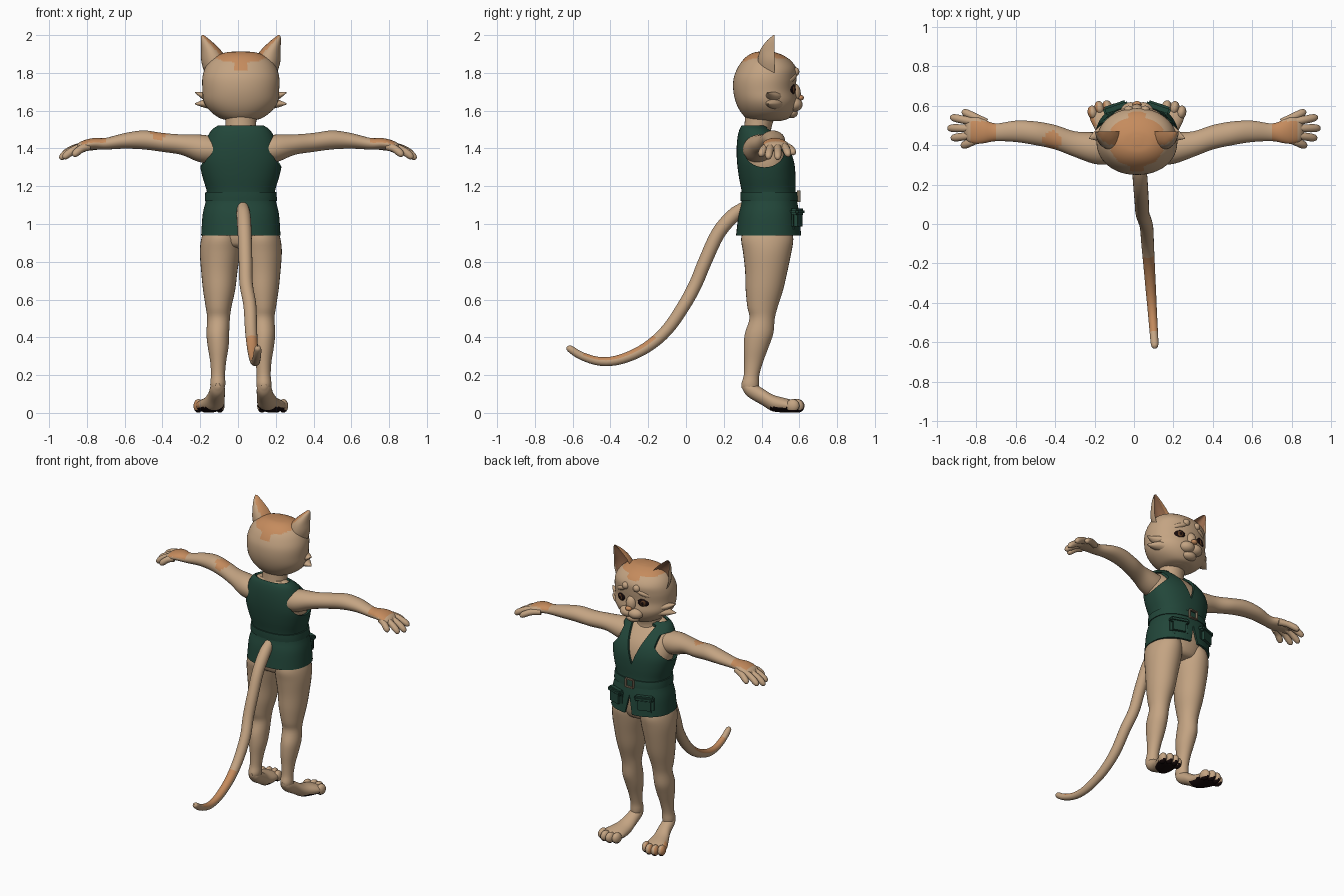
import bpy, bmesh, math
from mathutils import Vector, Matrix

if "Cube" in bpy.data.objects:
    bpy.data.objects.remove(bpy.data.objects["Cube"])

CX = 0.015  # body midline


def material(name, r, g, b):
    m = bpy.data.materials.new(name)
    m.diffuse_color = (r, g, b, 1)
    m.use_nodes = True
    m.node_tree.nodes["Principled BSDF"].inputs["Base Color"].default_value = m.diffuse_color
    return m


FUR = material("beige_fur", 0.55, 0.37, 0.225)
ORANGE = material("orange_fur", 0.56, 0.26, 0.11)
GREEN = material("green_cloth", 0.016, 0.062, 0.042)
DARK = material("dark_pads", 0.008, 0.003, 0.003)
IRIS = material("brown_iris", 0.10, 0.04, 0.015)
EAR = material("inner_ear", 0.30, 0.14, 0.07)
METAL = material("buckle_metal", 0.22, 0.17, 0.11)


def finish(name, bm, mats, rule=None):
    """Turn a bmesh into an object; rule(center, normal) picks the material slot."""
    bmesh.ops.recalc_face_normals(bm, faces=bm.faces)
    bm.normal_update()
    for f in bm.faces:
        f.smooth = True
        if rule:
            f.material_index = int(rule(f.calc_center_median(), f.normal))
    me = bpy.data.meshes.new(name)
    bm.to_mesh(me)
    bm.free()
    for m in mats:
        me.materials.append(m)
    ob = bpy.data.objects.new(name, me)
    bpy.context.collection.objects.link(ob)
    return ob


def loft(name, rings, mats, u=(1, 0, 0), v=(0, 1, 0), sub=4, seg=32, p=2.0,
         cap=True, rule=None, hollow=None):
    """Smooth skin through rings (x, y, z, radius_u, radius_v); v=None follows the path."""
    R = [Vector(r) for r in rings]
    R = [2 * R[0] - R[1]] + R + [2 * R[-1] - R[-2]]
    path = []
    for i in range(1, len(R) - 2):
        a, b, c, d = R[i - 1:i + 3]
        for k in range(sub):
            t = k / sub
            path.append(0.5 * (2 * b + (c - a) * t + (2 * a - 5 * b + 4 * c - d) * t * t
                               + (3 * b - a - 3 * c + d) * t ** 3))
    path.append(R[-2])
    bm = bmesh.new()
    loops = []
    for i, q in enumerate(path):
        U = Vector(u)
        if v is None:
            tan = Vector(path[min(i + 1, len(path) - 1)][:3]) - Vector(path[max(i - 1, 0)][:3])
            V = tan.cross(U).normalized()
            U = V.cross(tan).normalized()
        else:
            V = Vector(v)
        loop = []
        for k in range(seg):
            c, s = math.cos(2 * math.pi * k / seg), math.sin(2 * math.pi * k / seg)
            c = math.copysign(abs(c) ** (2 / p), c)
            s = math.copysign(abs(s) ** (2 / p), s)
            if hollow and s > 0:
                s *= -hollow
            loop.append(bm.verts.new(Vector(q[:3]) + U * c * max(q[3], .001) + V * s * max(q[4], .001)))
        loops.append(loop)
    for A, B in zip(loops, loops[1:]):
        for k in range(seg):
            bm.faces.new((A[k], A[(k + 1) % seg], B[(k + 1) % seg], B[k]))
    if cap:
        bm.faces.new(loops[0])
        bm.faces.new(loops[-1])
    return finish(name, bm, mats, rule)


def ball(name, loc, scale, mat, yaw=0, roll=0, rule=None, mats=None):
    bm = bmesh.new()
    M = (Matrix.Translation(loc) @ Matrix.Rotation(yaw, 4, 'Z') @ Matrix.Rotation(roll, 4, 'Y')
         @ Matrix.Diagonal((*scale, 1)))
    bmesh.ops.create_uvsphere(bm, u_segments=24, v_segments=14, radius=1, matrix=M)
    return finish(name, bm, mats or [mat], rule)


def box(name, loc, size, mat, yaw=0, bevel=0.01):
    bm = bmesh.new()
    M = Matrix.Translation(loc) @ Matrix.Rotation(yaw, 4, 'Z') @ Matrix.Diagonal((*size, 1))
    bmesh.ops.create_cube(bm, size=1, matrix=M)
    bmesh.ops.bevel(bm, geom=bm.edges[:], offset=bevel, segments=2, affect='EDGES')
    return finish(name, bm, [mat])


def cut(ob, cutter):
    m = ob.modifiers.new("cut", 'BOOLEAN')
    m.operation, m.solver, m.object = 'DIFFERENCE', 'EXACT', cutter
    bpy.context.view_layer.objects.active = ob
    bpy.ops.object.modifier_apply(modifier=m.name)
    bpy.data.objects.remove(cutter)


def wedge(points, y0, y1):
    bm = bmesh.new()
    a, b = ([bm.verts.new((CX + x, y, z)) for x, z in points] for y in (y0, y1))
    n = len(points)
    bm.faces.new(a)
    bm.faces.new(b)
    for i in range(n):
        bm.faces.new((a[i], a[(i + 1) % n], b[(i + 1) % n], b[i]))
    return finish("cutter", bm, [GREEN])


# Vest and torso share one profile: z, half width, back y, front y
profile = [(.94, .21, .265, .61), (1.05, .202, .278, .60), (1.12, .186, .295, .588),
           (1.17, .18, .295, .58), (1.25, .203, .28, .58), (1.33, .218, .27, .572),
           (1.40, .205, .268, .545), (1.46, .178, .273, .495), (1.50, .152, .283, .45),
           (1.522, .12, .295, .42)]


def body(grow, rows):
    return [(CX, (a + b) / 2, z, w + grow, (b - a) / 2 + grow) for z, w, a, b in rows]


vest = loft("vest", body(0, profile), [GREEN], seg=64, p=2.3, cap=False)
sol = vest.modifiers.new("thickness", 'SOLIDIFY')
sol.thickness, sol.offset = 0.014, -1
bpy.context.view_layer.objects.active = vest
bpy.ops.object.modifier_apply(modifier=sol.name)
cut(vest, wedge([(0, 1.27), (.125, 1.6), (-.125, 1.6)], .43, .75))
cut(vest, wedge([(0, 1.07), (.035, .9), (-.035, .9)], .45, .75))
for s in (-1, 1):
    cut(vest, loft("cutter", [(CX + s * x, .415, 1.385, .105, .085) for x in (.135, .2, .3)],
                   [GREEN], u=(0, 1, 0), v=(0, 0, 1)))
torso = [(CX, .43, .87, .04, .06), (CX, .43, .90, .14, .12)] + body(-.024, profile[1:])
loft("torso", torso, [FUR], seg=48, p=2.3)
loft("neck", [(CX, .375, 1.45, .10, .08), (CX, .38, 1.51, .082, .072), (CX, .40, 1.60, .085, .085)], [FUR])

# Belt, buckle, pockets and back yoke seam
loft("belt", body(.007, [(1.122, .184, .296, .586), (1.145, .183, .295, .584), (1.17, .181, .295, .58)]),
     [GREEN], seg=64, p=2.3, rule=None)
for dx, dz, w, h in ((-.028, 0, .009, .06), (.028, 0, .009, .06), (0, .027, .06, .009), (0, -.027, .06, .009)):
    box("buckle", (CX + dx, .597, 1.147 + dz), (w, .018, h), METAL, bevel=.002)
for s in (-1, 1):
    box("pocket", (CX + s * .108, .582, 1.02), (.12, .045, .10), GREEN, -s * .33, .018)
    box("pocket_flap", (CX + s * .108, .589, 1.065), (.128, .045, .035), GREEN, -s * .33, .01)


# Head, with an orange patch on the crown
def crown(c, n):
    x = abs(c.x - CX)
    return c.z > (1.815 if x < .04 else 1.86 if x < .085 else 1.86 + (x - .085) * .4) + max(0, c.y - .48) * .35


head = [(1.545, .05, .36, .50), (1.56, .11, .32, .545), (1.60, .165, .285, .575), (1.65, .197, .262, .588),
        (1.71, .203, .25, .58), (1.77, .204, .252, .585), (1.82, .192, .27, .585), (1.86, .168, .295, .56),
        (1.89, .128, .325, .52), (1.908, .08, .36, .475), (1.914, .02, .40, .44)]
loft("head", body(0, head), [FUR, ORANGE], seg=72, sub=6, p=2.1, rule=crown)

for s in (-1, 1):
    # Ears: hollow crescents opening toward the face
    ear = [(1.79, .115, .075, .09), (1.86, .137, .072, .09), (1.92, .158, .052, .075),
           (1.965, .182, .03, .045), (1.99, .197, .014, .018), (2.0, .201, .004, .006)]
    loft("ear", [(CX + s * x, .468, z, w, d) for z, x, w, d in ear], [FUR, ORANGE, EAR], hollow=.7,
         rule=lambda c, n: 2 if n.y > .25 else abs(c.x - CX) < .075 + (c.z - 1.86) * .95)
    # Cheek tufts
    for z, tip, drop in ((1.675, .243, .022), (1.638, .243, -.002)):
        loft("cheek_tuft", [(CX + s * .16, .47, z, .045, .03), (CX + s * .20, .455, z + drop * .2, .032, .02),
                            (CX + s * tip, .435, z + drop, .003, .003)], [FUR], u=(0, 1, 0), v=(0, 0, 1))
    # Eyes and sad brows
    yaw = -s * .5
    ball("eye", (CX + s * .086, .551, 1.712), (.046, .022, .036), DARK, yaw, s * .25)
    ball("iris", (CX + s * .082, .559, 1.712), (.025, .02, .026), IRIS, yaw)
    ball("pupil", (CX + s * .082, .568, 1.712), (.012, .0145, .015), DARK, yaw)
    ball("brow", (CX + s * .085, .55, 1.772), (.062, .028, .02), FUR, yaw, s * .35)
    ball("brow_tuft", (CX + s * .042, .578, 1.806), (.024, .022, .024), FUR)
    ball("muzzle", (CX + s * .034, .575, 1.632), (.05, .042, .036), FUR, yaw * .6)
ball("nose_bridge", (CX, .572, 1.69), (.036, .036, .055), FUR)
ball("nose", (CX, .606, 1.668), (.022, .018, .015), ORANGE)
ball("chin", (CX, .557, 1.588), (.05, .035, .028), FUR)

for s in (-1, 1):
    # Arms, with orange backs of the hands and one elbow patch
    def patch(c, n, s=s):
        elbow = s < 0 and (abs(c.x) - .415) ** 2 + (c.y - .425) ** 2 < .0022
        return n.z > .2 and (elbow or .70 < abs(c.x) < .83 and abs(c.y - .465) < .055)

    arm = [(.10, .38, 1.39, .08, .07), (.20, .385, 1.40, .08, .073), (.30, .405, 1.42, .065, .054),
           (.40, .44, 1.432, .062, .05), (.50, .46, 1.445, .06, .05), (.60, .47, 1.44, .054, .041),
           (.70, .465, 1.425, .045, .031), (.76, .47, 1.425, .06, .03), (.80, .475, 1.42, .068, .028),
           (.84, .475, 1.41, .058, .022), (.862, .475, 1.40, .025, .01)]
    loft("arm", [(s * x, *r) for x, *r in arm], [FUR, ORANGE], u=(0, 1, 0), v=(0, 0, 1), sub=6, rule=patch)
    fingers = [((.75, .515, 1.412), (.87, .572, 1.372)), ((.80, .515, 1.415), (.93, .542, 1.362)),
               ((.81, .485, 1.415), (.943, .486, 1.345)), ((.81, .452, 1.413), (.925, .435, 1.348)),
               ((.79, .43, 1.41), (.872, .395, 1.36))]
    for a, b in fingers:
        a, b = Vector((s * a[0], *a[1:])), Vector((s * b[0], *b[1:]))
        steps = ((0, 0, .02), (.45, .012, .02), (.8, .008, .02), (.95, .001, .014), (1, -.002, .003))
        loft("finger", [(*(a.lerp(b, t) + Vector((0, 0, up))), r, r) for t, up, r in steps],
             [FUR], u=(0, 1, 0), v=None, seg=16)

    # Legs
    leg = [(.10, .43, .98, .09, .125), (.106, .43, .92, .104, .138), (.11, .43, .85, .107, .128),
           (.114, .425, .75, .096, .112), (.115, .415, .65, .085, .099), (.118, .405, .56, .068, .08),
           (.118, .403, .50, .06, .067), (.122, .387, .42, .06, .075), (.12, .372, .35, .055, .066),
           (.12, .358, .27, .042, .05), (.121, .347, .20, .037, .041), (.122, .34, .15, .04, .046),
           (.124, .345, .11, .03, .035), (.125, .35, .095, .01, .012)]
    loft("leg", [(CX + s * x, *r) for x, *r in leg], [FUR])

    # Feet with dark soles
    def sole(c, n, s=s):
        return 1 if n.z < -.5 and c.y > .45 else 2 if s < 0 and n.x < -.45 and c.y > .5 else 0

    foot = [(.122, .295, .145, .012, .012), (.123, .325, .13, .037, .042), (.13, .40, .088, .045, .045),
            (.145, .46, .052, .058, .044), (.163, .53, .04, .074, .037), (.168, .57, .034, .068, .03),
            (.17, .59, .03, .04, .015)]
    loft("foot", [(CX + s * x, *r) for x, *r in foot], [FUR, DARK, ORANGE], v=(0, 0, 1), rule=sole)
    for x, y in ((.112, .575), (.15, .592), (.19, .588), (.225, .565)):
        ball("toe", (CX + s * x, y, .037), (.025, .036, .036), FUR, -s * .2, rule=sole, mats=[FUR, DARK, ORANGE])

# Tail, orange along the upper side near the end
tail = [(.31, 1.09, .03), (.25, 1.045, .037), (.17, .95, .037), (.10, .80, .036), (.05, .68, .035),
        (-.01, .57, .034), (-.10, .44, .032), (-.21, .345, .029), (-.34, .285, .026), (-.45, .272, .023),
        (-.55, .30, .021), (-.615, .34, .018), (-.63, .35, .004)]
loft("tail", [(.062 - y * .07 - (.015 if y > 0 else 0), y, z, r, r) for y, z, r in tail],
     [FUR, ORANGE], v=None, seg=20, rule=lambda c, n: -.55 < c.y < -.16 and n.z > .3)

# Smooth shading with crisp edges
bpy.ops.object.select_all(action='SELECT')
bpy.ops.object.shade_smooth_by_angle(angle=math.radians(40))
